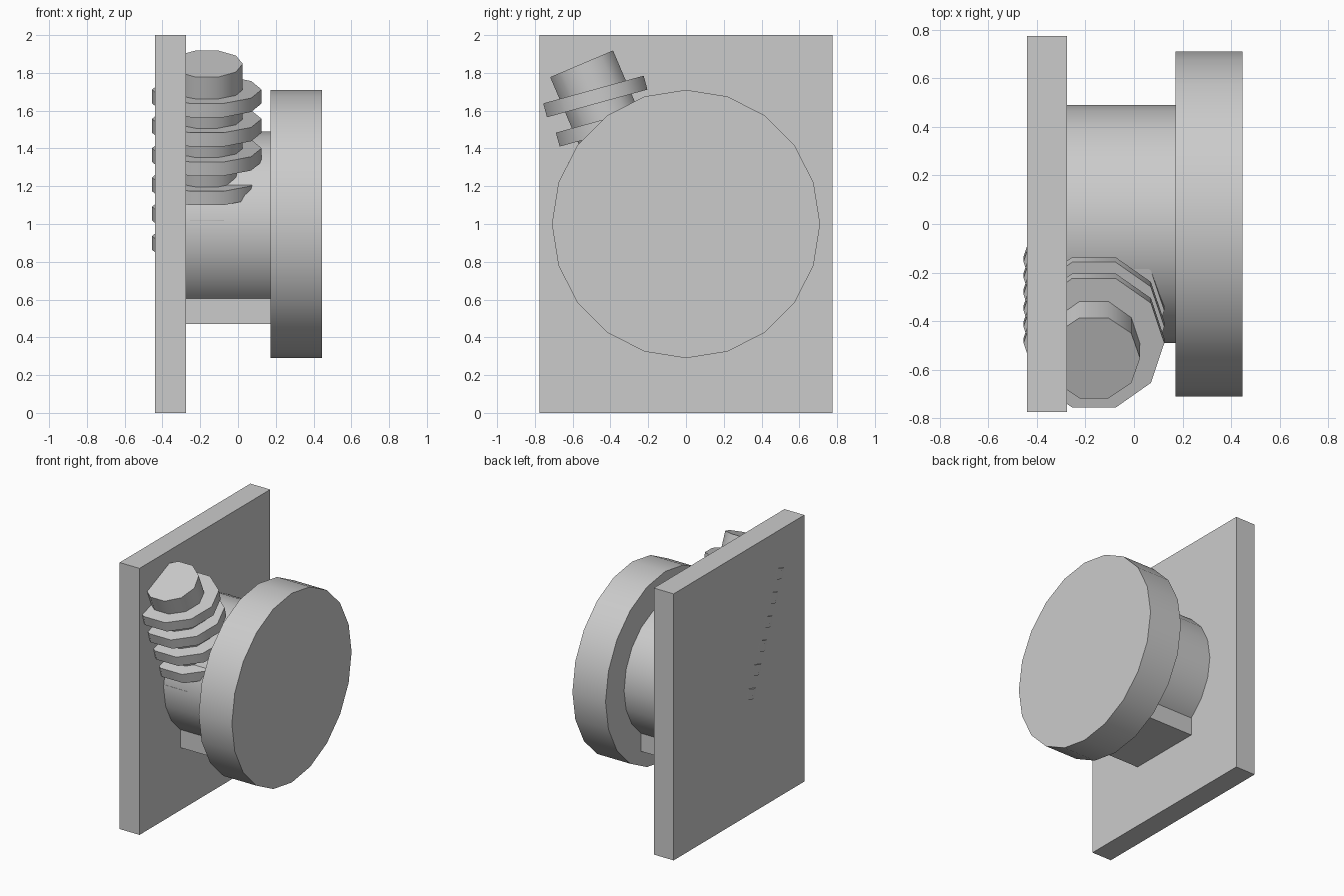
import bpy, math
from mathutils import Vector, Matrix

if "Cube" in bpy.data.objects:
    bpy.data.objects.remove(bpy.data.objects["Cube"])


def box(name, x0, x1, y0, y1, z0, z1):
    bpy.ops.mesh.primitive_cube_add(
        size=1, location=((x0 + x1) / 2, (y0 + y1) / 2, (z0 + z1) / 2))
    ob = bpy.context.object
    ob.name = name
    ob.scale = (x1 - x0, y1 - y0, z1 - z0)
    bpy.ops.object.transform_apply(location=False, rotation=False, scale=True)
    return ob


def cylinder(name, sides, radius, depth, center, rot):
    # rot is (axis, angle); every polygon has a vertex on its local +x
    bpy.ops.mesh.primitive_cylinder_add(vertices=sides, radius=radius, depth=depth)
    ob = bpy.context.object
    ob.name = name
    spin = Matrix.Rotation(math.pi / 2, 4, 'Z')  # first vertex from +y to -x
    ob.data.transform(Matrix.Rotation(rot[1], 4, rot[0]) @ spin)
    ob.location = center
    bpy.ops.object.shade_smooth_by_angle(angle=math.radians(40))
    return ob


# Mounting plate
box("back_plate", -0.44, -0.275, -0.775, 0.775, 0, 2)

# Hub, square foot below it, and the large round face
cylinder("hub", 20, 0.49, 0.455, (-0.0525, 0, 1), ('Y', math.pi / 2))
box("hub_foot", -0.28, 0.172, -0.29, 0.29, 0.47, 0.9)
cylinder("knob_face", 20, 0.71, 0.275, (0.3085, 0, 1), ('Y', math.pi / 2))

# Slanted shaft running down into the hub
top = Vector((-0.165, -0.555, 1.847))
down = Vector((0, 0.395, -0.919)).normalized()
length = 1.2
cylinder("screw_shaft", 10, 0.19, length, top + down * length / 2,
         ('X', math.radians(23)))

# Thread rings stacked along the shaft, tilted a little less than it
for i in range(6):
    cylinder(f"thread_ring_{i + 1}", 10, 0.29, 0.076,
             (-0.165, -0.48 + 0.067 * i, 1.675 - 0.155 * i),
             ('X', math.radians(15.4)))
